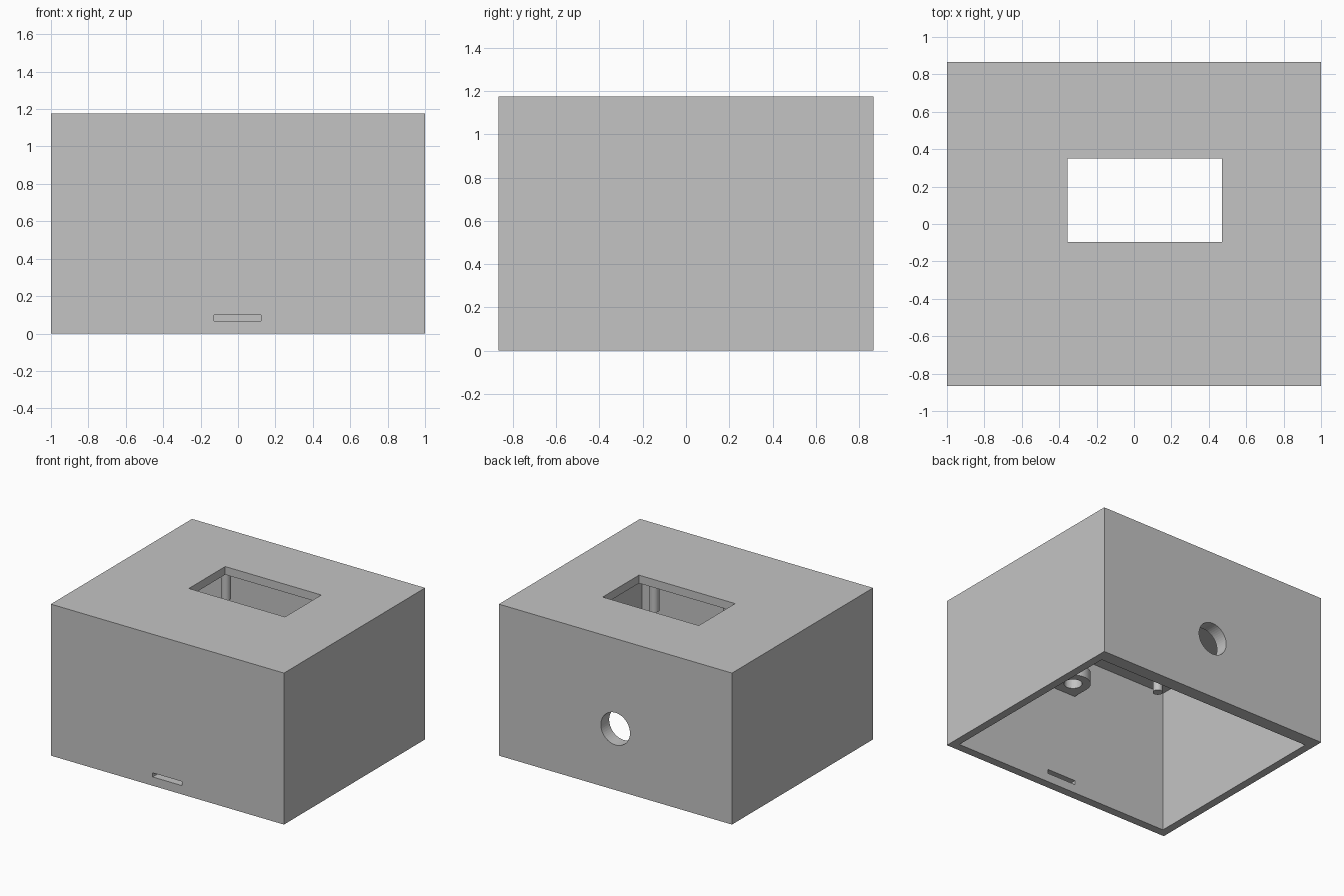
import bpy, bmesh, math

if "Cube" in bpy.data.objects:
    bpy.data.objects.remove(bpy.data.objects["Cube"])

grey = bpy.data.materials.new("plain_grey")
grey.diffuse_color = (0.55, 0.55, 0.55, 1)
grey.use_nodes = True
grey.node_tree.nodes["Principled BSDF"].inputs["Base Color"].default_value = grey.diffuse_color


def box(name, lo, hi):
    bm = bmesh.new()
    bmesh.ops.create_cube(bm, size=1)
    for v in bm.verts:
        v.co = [(a + b) / 2 + c * (b - a) for a, b, c in zip(lo, hi, v.co)]
    return finish(bm, name)


def cylinder(name, centre, radius, depth, axis="Z", segments=48):
    bm = bmesh.new()
    bmesh.ops.create_cone(bm, cap_ends=True, segments=segments,
                          radius1=radius, radius2=radius, depth=depth)
    ob = finish(bm, name)
    ob.location = centre
    if axis == "Y":
        ob.rotation_euler.x = math.pi / 2
    return ob


def finish(bm, name):
    me = bpy.data.meshes.new(name)
    bm.to_mesh(me)
    bm.free()
    me.materials.append(grey)
    ob = bpy.data.objects.new(name, me)
    bpy.context.collection.objects.link(ob)
    return ob


def cut(target, cutter):
    mod = target.modifiers.new(cutter.name, "BOOLEAN")
    mod.operation = "DIFFERENCE"
    mod.solver = "EXACT"
    mod.object = cutter
    cutter.hide_render = True
    cutter.hide_set(True)


def smooth(ob):
    bpy.ops.object.select_all(action="DESELECT")
    ob.select_set(True)
    bpy.context.view_layer.objects.active = ob
    bpy.ops.object.shade_smooth_by_angle()


# Enclosure: open underneath, thicker back wall
W, D, H = 1.0, 0.865, 1.175
CEILING, FRONT = 1.112, -0.80
case = box("case", (-W, -D, 0), (W, D, H))
cut(case, box("cavity_cutter", (-0.938, FRONT, -0.2), (0.938, 0.763, CEILING)))
cut(case, box("window_cutter", (-0.355, -0.095, 1.0), (0.47, 0.35, 1.3)))
cut(case, box("slot_cutter", (-0.127, -1.0, 0.068), (0.123, -0.7, 0.10)))
cut(case, cylinder("cable_hole_cutter", (0, 0.82, 0.475), 0.125, 0.4, "Y"))

# Rounded ear with a screw hole on the inside of the front wall
bm = bmesh.new()
cy, r = -0.67, 0.125
outline = [(r, FRONT - 0.01)]
outline += [(r * math.cos(math.pi * i / 20), cy + r * math.sin(math.pi * i / 20))
            for i in range(21)]
outline += [(-r, FRONT - 0.01)]
face = bm.faces.new([bm.verts.new((x, y, 0.785)) for x, y in outline])
top = bmesh.ops.extrude_face_region(bm, geom=[face])["geom"]
bmesh.ops.translate(bm, vec=(0, 0, 0.09),
                    verts=[g for g in top if isinstance(g, bmesh.types.BMVert)])
bmesh.ops.recalc_face_normals(bm, faces=bm.faces[:])
ear = finish(bm, "screw_ear")
cut(ear, cylinder("ear_hole_cutter", (0, cy, 0.83), 0.064, 0.4, segments=32))
smooth(ear)

# Slim posts hanging from the ceiling around the window
for side, x in (("left", -0.53), ("right", 0.53)):
    for end, y in (("front", -0.37), ("back", 0.61)):
        smooth(cylinder(f"post_{end}_{side}", (x, y, 0.95), 0.035, 0.34, segments=24))
